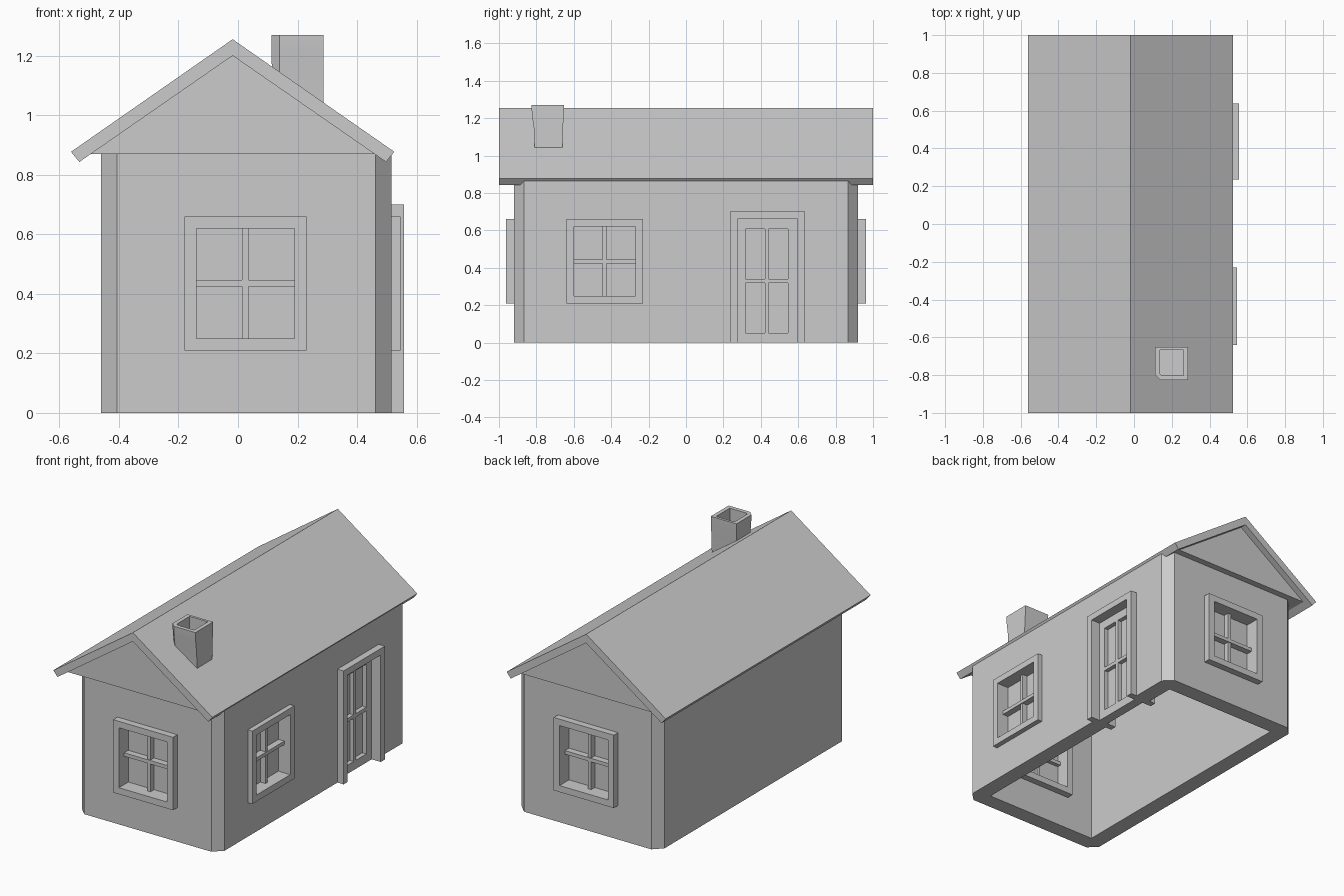
import bpy, bmesh, math
from mathutils import Vector

cube = bpy.data.objects.get("Cube")
if cube:
    bpy.data.objects.remove(cube, do_unlink=True)

grey = bpy.data.materials.new("plain_grey")
grey.use_nodes = True
grey.diffuse_color = (0.6, 0.6, 0.6, 1)
grey.node_tree.nodes["Principled BSDF"].inputs["Base Color"].default_value = (0.6, 0.6, 0.6, 1)


def finish(name, bm):
    bmesh.ops.recalc_face_normals(bm, faces=bm.faces)
    mesh = bpy.data.meshes.new(name)
    bm.to_mesh(mesh)
    bm.free()
    mesh.materials.append(grey)
    obj = bpy.data.objects.new(name, mesh)
    bpy.context.collection.objects.link(obj)
    return obj


def loft(name, loops, closed=False):
    """Skin a list of equal point loops; closed joins last to first, else both ends are capped."""
    bm = bmesh.new()
    rows = [[bm.verts.new(p) for p in loop] for loop in loops]
    n = len(rows[0])
    pairs = list(zip(rows, rows[1:])) + ([(rows[-1], rows[0])] if closed else [])
    for a, b in pairs:
        for i in range(n):
            j = (i + 1) % n
            bm.faces.new((a[i], a[j], b[j], b[i]))
    if not closed:
        bm.faces.new(rows[0])
        bm.faces.new(rows[-1])
    return finish(name, bm)


def rect(u0, u1, z0, z1):
    return [(u0, z0), (u1, z0), (u1, z1), (u0, z1)]


# Wall spaces: u runs along the wall, z is up, d is outward from its outer face
def front(u, z, d): return (u, -0.92 - d, z)
def back(u, z, d): return (u, 0.92 + d, z)
def side(u, z, d): return (0.515 + d, u, z)


def prism(name, wall, outline, d0, d1):
    return loft(name, [[wall(u, z, d) for u, z in outline] for d in (d0, d1)])


def carve(obj, cutters):
    """Subtract the cutters from an object and delete them."""
    for c in cutters:
        c.hide_render = True
        mod = obj.modifiers.new("cut", 'BOOLEAN')
        mod.operation = 'DIFFERENCE'
        mod.solver = 'EXACT'
        mod.object = c
    bpy.context.view_layer.update()
    graph = bpy.context.evaluated_depsgraph_get()
    mesh = bpy.data.meshes.new_from_object(obj.evaluated_get(graph))
    obj.modifiers.clear()
    obj.data = mesh
    for c in cutters:
        bpy.data.objects.remove(c, do_unlink=True)


# Wall shell with bevelled corners
X0, X1, Y, C = -0.46, 0.515, 0.92, 0.053
TOP, THICK = 0.87, 0.1
plan = [(X0 + C, -Y), (X1 - C, -Y), (X1, C - Y), (X1, Y - C),
        (X1 - C, Y), (X0 + C, Y), (X0, Y - C), (X0, C - Y)]
walls = loft("walls", [[(x, y, z) for x, y in plan] for z in (0, TOP)])
room = rect(X0 + THICK, X1 - THICK, THICK - Y, Y - THICK)
cutters = [loft("room_cutter", [[(x, y, z) for x, y in room] for z in (-0.1, 1)])]


# Windows: frame through the wall, crossing bars and a pane
def window(label, wall, u0, out):
    u1, z0, z1, rim, bar = u0 + 0.41, 0.21, 0.66, 0.04, 0.011
    outer = rect(u0, u1, z0, z1)
    inner = rect(u0 + rim, u1 - rim, z0 + rim, z1 - rim)
    back_d = -THICK - out
    loft(label + "_window_frame",
         [[wall(u, z, d) for u, z in loop] for loop, d in
          ((outer, back_d), (outer, out), (inner, out), (inner, back_d))], closed=True)
    um, zm = (u0 + u1) / 2, (z0 + z1) / 2
    prism(label + "_window_upright", wall, rect(um - bar, um + bar, z0 + rim, z1 - rim), -0.075, -0.015)
    prism(label + "_window_crossbar", wall, rect(u0 + rim, u1 - rim, zm - bar, zm + bar), -0.08, -0.01)
    prism(label + "_window_pane", wall, inner, -0.055, -0.05)
    mid = rect(u0 + 0.02, u1 - 0.02, z0 + 0.02, z1 - 0.02)
    cutters.append(prism(label + "_cutter", wall, mid, -0.2, 0.1))


window("front", front, -0.18, 0.042)
window("back", back, -0.18, 0.042)
window("side", side, -0.64, 0.031)

# Door: U-shaped surround, panelled leaf and pane
L0, L1, HEAD = 0.275, 0.597, 0.66
surround = [(0.235, 0), (L0, 0), (L0, HEAD), (L1, HEAD), (L1, 0), (0.637, 0), (0.637, 0.7), (0.235, 0.7)]
prism("door_surround", side, surround, -THICK - 0.042, 0.042)
cutters.append(prism("door_cutter", side, rect(0.255, 0.617, -0.1, 0.68), -0.2, 0.1))
leaf = prism("door_leaf", side, rect(L0, L1, 0, HEAD), -0.08, -0.02)
carve(leaf, [prism("panel_cutter", side, rect(u, u + 0.103, z, z + 0.266), -0.2, 0.1)
             for u in (0.319, 0.442) for z in (0.053, 0.341)])
prism("door_pane", side, rect(L0 + 0.02, L1 - 0.02, 0.02, HEAD - 0.02), -0.053, -0.047)
carve(walls, cutters)

# Roof: two slabs meeting at the ridge
RIDGE = -0.018
right_half = [(0.543, 0.877), (0.515, 0.843)]
(ox, oz), (ix, iz) = right_half
section = [(RIDGE, 1.255), (RIDGE + ox, oz), (RIDGE + ix, iz),
           (RIDGE, 1.2), (RIDGE - ix, iz), (RIDGE - ox, oz)]
loft("roof", [[(x, y, z) for x, z in section] for y in (-1, 1)])

# Gable block filling the roof above the walls
reach = ix * (1.2 - TOP) / (1.2 - iz)
gable = [(RIDGE - reach, TOP), (RIDGE + reach, TOP), (RIDGE, 1.2)]
loft("gable", [[(x, y, z) for x, z in gable] for y in (-0.96, 0.96)])


# Chimney: flared hollow stack with one bevelled corner
def stack(x0, x1, y0, y1, z, cut):
    return [(x0 + cut, y0, z), (x1, y0, z), (x1, y1, z), (x0, y1, z), (x0, y0 + cut, z)]


chimney = loft("chimney", [
    stack(0.118, 0.287, -0.807, -0.663, 1.0, 0.022),
    stack(0.114, 0.287, -0.814, -0.658, 1.15, 0.025),
    stack(0.112, 0.287, -0.824, -0.653, 1.22, 0.028),
    stack(0.112, 0.287, -0.826, -0.652, 1.27, 0.028),
    stack(0.137, 0.262, -0.801, -0.668, 1.27, 0.01),
    stack(0.137, 0.262, -0.801, -0.668, 1.15, 0.01)])
bpy.ops.object.select_all(action='DESELECT')
chimney.select_set(True)
bpy.context.view_layer.objects.active = chimney
bpy.ops.object.shade_smooth_by_angle(angle=math.radians(30))
